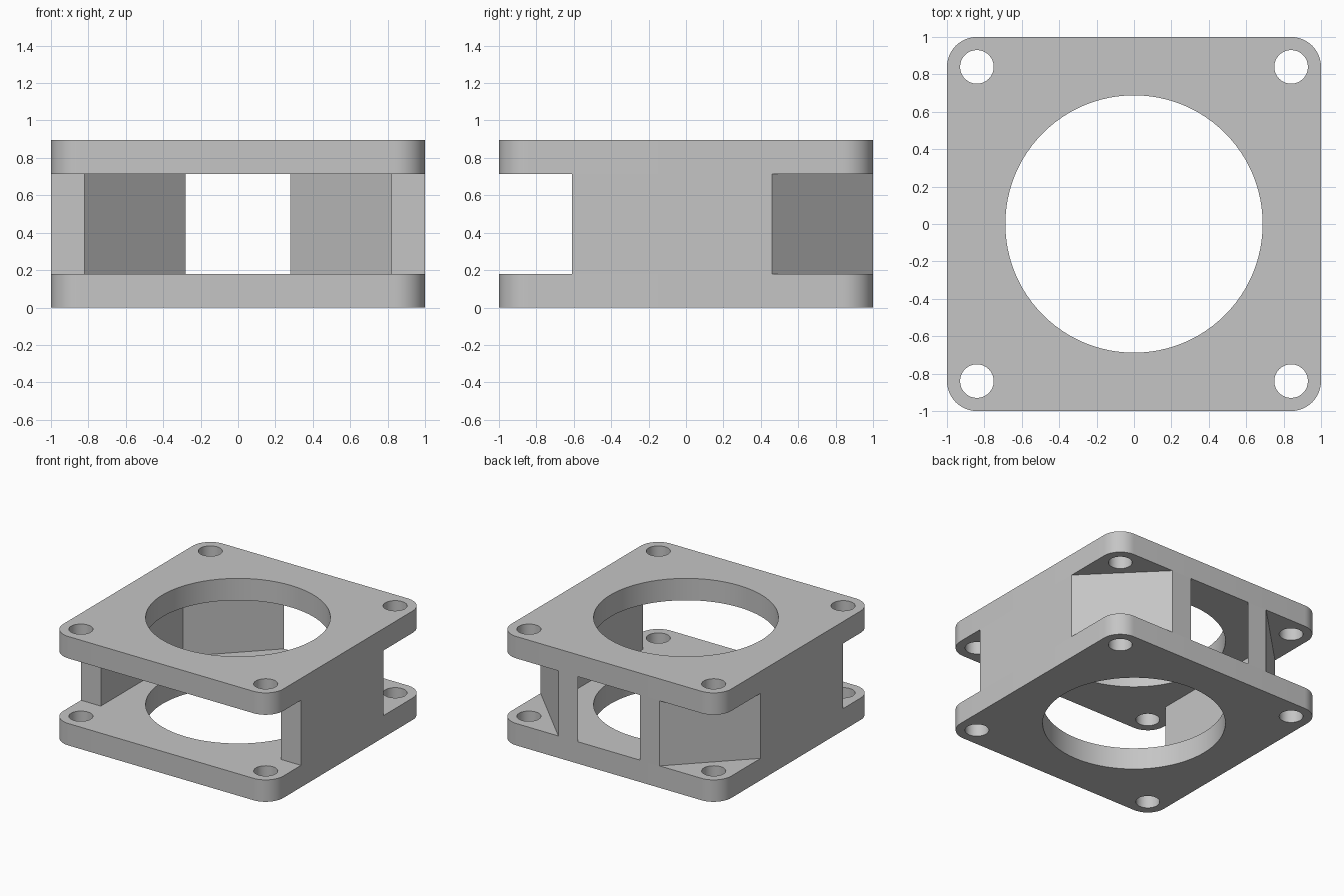
import bpy
import bmesh
from math import cos, sin, pi, radians

cube = bpy.data.objects.get("Cube")
if cube:
    bpy.data.objects.remove(cube, do_unlink=True)

HEIGHT, PLATE = 0.895, 0.18
CORNER, BOLT = 0.16, 0.09
BORE = 0.688
WALL = 0.18
CHAMFER = 0.46   # where the cut-off back corner meets the outer sides
FRONT = -0.61    # front end of the side walls

grey = bpy.data.materials.new("light grey")
grey.use_nodes = True
colour = (0.56, 0.56, 0.56, 1)
grey.diffuse_color = colour
grey.node_tree.nodes["Principled BSDF"].inputs["Base Color"].default_value = colour


def arc(cx, cy, r, start, sweep, steps):
    return [(cx + r * cos(start + sweep * i / steps),
             cy + r * sin(start + sweep * i / steps)) for i in range(steps + 1)]


def circle(cx, cy, r, steps):
    return arc(cx, cy, r, 0, 2 * pi, steps)[:-1]


def slab(name, loops, z_low, z_high):
    """Solid slab from an outline loop and optional hole loops."""
    bm = bmesh.new()
    for loop in loops:
        verts = [bm.verts.new((x, y, 0)) for x, y in loop]
        for a, b in zip(verts, verts[1:] + verts[:1]):
            bm.edges.new((a, b))
    bmesh.ops.triangle_fill(bm, use_beauty=True, edges=bm.edges[:])
    bmesh.ops.recalc_face_normals(bm, faces=bm.faces[:])
    mesh = bpy.data.meshes.new(name)
    bm.to_mesh(mesh)
    bm.free()
    mesh.materials.append(grey)
    obj = bpy.data.objects.new(name, mesh)
    bpy.context.collection.objects.link(obj)
    obj.location.z = (z_low + z_high) / 2
    thick = obj.modifiers.new("thickness", 'SOLIDIFY')
    thick.thickness = z_high - z_low
    thick.offset = 0
    bpy.ops.object.select_all(action='DESELECT')
    obj.select_set(True)
    bpy.context.view_layer.objects.active = obj
    bpy.ops.object.convert(target='MESH')
    bm = bmesh.new()
    bm.from_mesh(obj.data)
    bmesh.ops.recalc_face_normals(bm, faces=bm.faces[:])
    bm.to_mesh(obj.data)
    bm.free()
    bpy.ops.object.shade_smooth_by_angle(angle=radians(30))
    return obj


# Square flange with rounded corners, central bore and four bolt holes
c = 1 - CORNER
corners = [(c, c), (-c, c), (-c, -c), (c, -c)]
outline = []
for i, (x, y) in enumerate(corners):
    outline += arc(x, y, CORNER, i * pi / 2, pi / 2, 12)
flange = [outline, circle(0, 0, BORE, 96)]
flange += [circle(x, y, BOLT, 32) for x, y in corners]
slab("bottom_flange", flange, 0, PLATE)
slab("top_flange", flange, HEIGHT - PLATE, HEIGHT)

# Side walls, each turning diagonally inward past the back bolt hole
inner = 1 - WALL
profile = [(1, FRONT), (1, CHAMFER), (CHAMFER, 1), (CHAMFER - WALL, 1),
           (inner, CHAMFER), (inner, FRONT)]
for name, side in (("left_wall", 1), ("right_wall", -1)):
    slab(name, [[(side * x, y) for x, y in profile]], PLATE, HEIGHT - PLATE)
